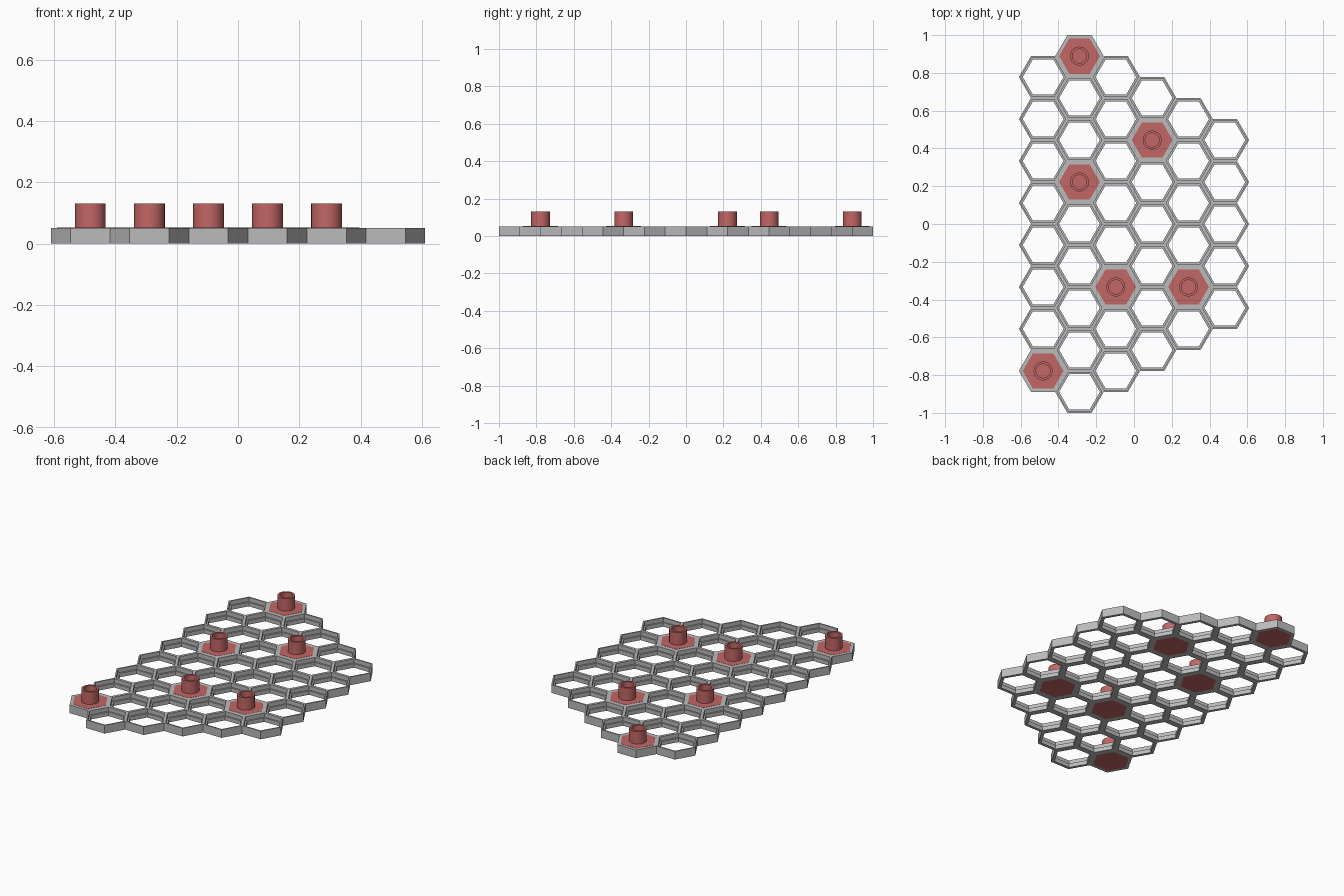
import bpy, bmesh, math
from mathutils import Vector

cube = bpy.data.objects.get("Cube")
if cube:
    bpy.data.objects.remove(cube, do_unlink=True)

PITCH = 2 / 9                    # distance between cell centres
R = PITCH / math.sqrt(3)         # outer corner radius of a cell
H = 0.051                        # plate height
LEDGE_Z = 0.025                  # height of the inner ledge
K = 2 / math.sqrt(3)             # apothem to corner radius
R_HOLE, R_TOP = 0.0935 * K, 0.1025 * K
COLUMNS = [8, 9, 8, 7, 6, 5]     # cells in each column
PLUGGED = {(0, 0), (1, 8), (1, 5), (2, 2), (3, 5), (4, 1)}


def material(name, rgb):
    m = bpy.data.materials.new(name)
    m.use_nodes = True
    m.diffuse_color = (*rgb, 1)
    bsdf = m.node_tree.nodes["Principled BSDF"]
    bsdf.inputs["Base Color"].default_value = (*rgb, 1)
    bsdf.inputs["Roughness"].default_value = 0.6
    return m


grey = material("light grey", (0.5, 0.5, 0.5))
red = material("muted red", (0.54, 0.135, 0.13))


def finish(bm, name, mat):
    bmesh.ops.remove_doubles(bm, verts=bm.verts, dist=1e-5)
    bmesh.ops.recalc_face_normals(bm, faces=bm.faces)
    mesh = bpy.data.meshes.new(name)
    bm.to_mesh(mesh)
    bm.free()
    mesh.materials.append(mat)
    obj = bpy.data.objects.new(name, mesh)
    bpy.context.collection.objects.link(obj)
    return obj


def ring(bm, x, y, r, z, n=6):
    return [bm.verts.new((x + r * math.cos(math.tau * i / n),
                          y + r * math.sin(math.tau * i / n), z)) for i in range(n)]


def bridge(bm, a, b):
    n = len(a)
    for i in range(n):
        bm.faces.new((a[i], a[(i + 1) % n], b[(i + 1) % n], b[i]))


# Cell centres, column by column
cells = {(c, i): Vector(((c - 2.5) * 1.5 * R, (i - (n - 1) / 2) * PITCH))
         for c, n in enumerate(COLUMNS) for i in range(n)}

# Honeycomb plate: one hollow hexagon per cell, walled only on the outer border
bm = bmesh.new()
for key, p in cells.items():
    profile = [(R, 0), (R_HOLE, 0)]
    if key in PLUGGED:
        profile += [(R_HOLE, H)]
    else:
        profile += [(R_HOLE, LEDGE_Z), (R_TOP, LEDGE_Z), (R_TOP, H)]
    profile.append((R, H))
    rings = [ring(bm, p.x, p.y, r, z) for r, z in profile]
    for a, b in zip(rings, rings[1:]):
        bridge(bm, a, b)
    for i in range(6):
        ang = math.radians(60 * i + 30)
        q = p + PITCH * Vector((math.cos(ang), math.sin(ang)))
        if all((q - other).length > 0.01 for other in cells.values()):
            j = (i + 1) % 6
            bm.faces.new((rings[0][i], rings[0][j], rings[-1][j], rings[-1][i]))
finish(bm, "honeycomb_plate", grey)

# Hexagonal plugs, each carrying a hollow round post
for n, key in enumerate(sorted(PLUGGED), 1):
    p = cells[key]
    bm = bmesh.new()
    low, high = ring(bm, p.x, p.y, R_HOLE, 0), ring(bm, p.x, p.y, R_HOLE, H + 0.001)
    bridge(bm, low, high)
    bm.faces.new(low)
    bm.faces.new(high)
    finish(bm, f"hex_plug_{n}", red)

    bm = bmesh.new()
    post = [(0.05, H), (0.05, 0.13), (0.037, 0.13), (0.037, H + 0.004)]
    rings = [ring(bm, p.x, p.y, r, z, 40) for r, z in post]
    for a, b in zip(rings, rings[1:]):
        bridge(bm, a, b)
    bm.faces.new(rings[0])
    bm.faces.new(rings[-1])
    obj = finish(bm, f"round_post_{n}", red)
    bpy.ops.object.select_all(action='DESELECT')
    obj.select_set(True)
    bpy.context.view_layer.objects.active = obj
    bpy.ops.object.shade_smooth_by_angle(angle=math.radians(30))
